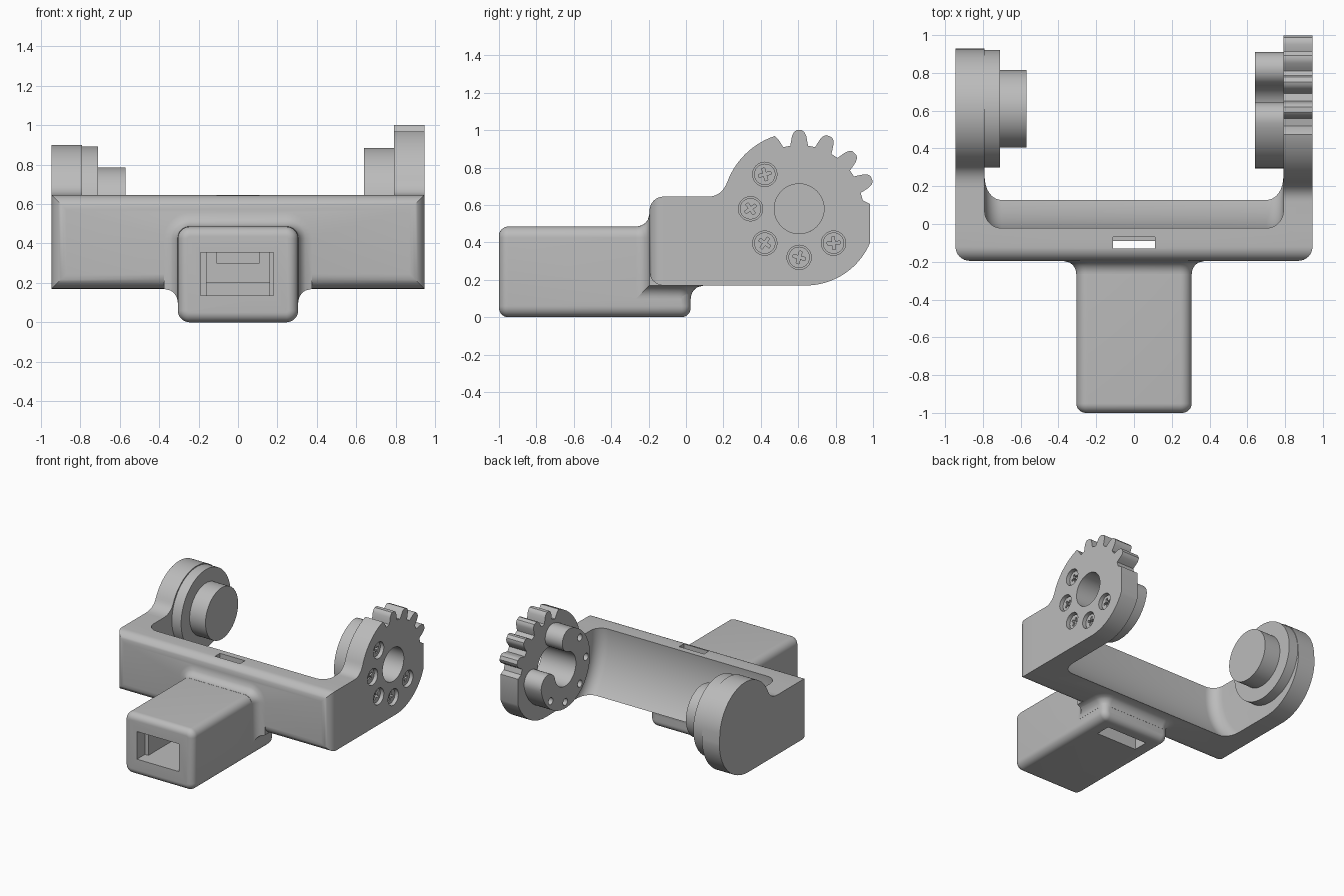
import bpy, bmesh
from math import sin, cos, radians, sqrt, pi
from mathutils import Vector

if "Cube" in bpy.data.objects:
    bpy.data.objects.remove(bpy.data.objects["Cube"], do_unlink=True)

GREY = (0.5, 0.5, 0.5, 1)
mat = bpy.data.materials.new("plain_grey")
mat.use_nodes = True
mat.diffuse_color = GREY
mat.node_tree.nodes["Principled BSDF"].inputs["Base Color"].default_value = GREY

CY, CZ = 0.605, 0.58            # hinge axis
LOW, HIGH, FRONT = 0.17, 0.645, -0.195   # crossbar limits
FILLET = 0.07


def finish(name, bm):
    bmesh.ops.recalc_face_normals(bm, faces=bm.faces)
    me = bpy.data.meshes.new(name)
    bm.to_mesh(me)
    bm.free()
    me.materials.append(mat)
    ob = bpy.data.objects.new(name, me)
    bpy.context.collection.objects.link(ob)
    return ob


def loft(name, rings, clip=None):
    """Skin a list of equal closed rings and cap both ends."""
    bm = bmesh.new()
    vs = [[bm.verts.new(p) for p in ring] for ring in rings]
    n = len(vs[0])
    for a, b in zip(vs, vs[1:]):
        for i in range(n):
            j = (i + 1) % n
            bm.faces.new((a[i], a[j], b[j], b[i]))
    bm.faces.new(vs[0])
    bm.faces.new(vs[-1])
    if clip:
        co, no = clip
        geom = bm.verts[:] + bm.edges[:] + bm.faces[:]
        bmesh.ops.bisect_plane(bm, geom=geom, plane_co=co, plane_no=no, clear_outer=True)
        bmesh.ops.holes_fill(bm, edges=[e for e in bm.edges if e.is_boundary])
    return finish(name, bm)


def arc(cy, cz, r, a0, a1, n=24):
    return [(cy + r * cos(radians(a0 + (a1 - a0) * i / n)),
             cz + r * sin(radians(a0 + (a1 - a0) * i / n))) for i in range(n + 1)]


def curve(a, b, c, n=8):
    return [tuple((1 - t) ** 2 * p + 2 * t * (1 - t) * q + t * t * s for p, q, s in zip(a, b, c))
            for t in [i / n for i in range(n + 1)]]


def prism(name, pts, x0, x1):
    return loft(name, [[(x, y, z) for y, z in pts] for x in (x0, x1)])


def disc(name, y, z, r, x0, x1, n=64):
    return prism(name, arc(y, z, r, 0, 360 - 360 / n, n - 1), x0, x1)


def box(name, lo, hi, bevel=0):
    bm = bmesh.new()
    bmesh.ops.create_cube(bm, size=1)
    for v in bm.verts:
        v.co = [l + (c + 0.5) * (h - l) for c, l, h in zip(v.co, lo, hi)]
    if bevel:   # round the rim of the front face only
        rim = [e for e in bm.edges if all(v.co.y < lo[1] + 0.001 for v in e.verts)]
        bmesh.ops.bevel(bm, geom=rim, offset=bevel, segments=8, profile=0.5, affect='EDGES')
    return finish(name, bm)


def combine(ob, others, op):
    bpy.context.view_layer.objects.active = ob
    for other in others:
        m = ob.modifiers.new("join", 'BOOLEAN')
        m.operation, m.solver, m.object = op, 'EXACT', other
        bpy.ops.object.modifier_apply(modifier=m.name)
        bpy.data.objects.remove(other, do_unlink=True)


def rounded(w, h, r):
    """Rounded rectangle around the origin, w and h are half sizes."""
    pts = []
    for k, (sx, sy) in enumerate([(1, 1), (-1, 1), (-1, -1), (1, -1)]):
        pts += arc(sx * (w - r), sy * (h - r), r, 90 * k, 90 * k + 90, 8)
    return pts


# Handle: rounded bar with softened ends
W, H, R, SOFT = 0.305, 0.2425, 0.06, 0.05


def handle_ring(y, o):
    return [(a, y, b + H) for a, b in rounded(W + o, H + o, R + o)]


ends = [(SOFT * (1 - cos(t * pi / 16)), SOFT * (sin(t * pi / 16) - 1)) for t in range(9)]
rings = [handle_ring(-1 + d, o) for d, o in ends]
rings += [handle_ring(0.025 - d, o) for d, o in reversed(ends)]
handle = loft("handle", rings)

# Flares blending the handle into the crossbar front and underside, mitred together
flare = [(FILLET * (1 - i / 8), 0.001 + FILLET * (1 - sqrt(1 - (1 - (1 - i / 8)) ** 2)))
         for i in range(9)] + [(-0.04, FILLET)]
corner = Vector((0, FRONT, LOW))
front_flare = loft("front_flare", [handle_ring(FRONT - t, o) for t, o in flare],
                   (corner, Vector((0, 1, -1)).normalized()))
under_flare = loft("under_flare", [[(a, b - 0.2875, LOW - t) for a, b in rounded(W + o, 0.3125 + o, R + o)]
                                   for t, o in flare],
                   (corner, Vector((0, -1, 1)).normalized()))

# Geared side plate outline
gear = [(0, LOW)] + arc(0.64, 0.544, 0.374, -90, -22.7, 16) + [(0.985, 0.605), (0.945, 0.625)]
TOOTH = [(0.34, -8), (0.36, -7), (0.39, -5.6), (0.41, -4), (0.42, -2)]
for k in range(1, 5):
    mid = 22.5 * k
    for r, a in TOOTH + [(r, -a) for r, a in reversed(TOOTH)]:
        gear += arc(CY, CZ, r, mid + a, mid + a, 1)[:1]
for r, a in TOOTH[:4]:
    gear += arc(CY, CZ, r, 112.5 + a, 112.5 + a, 1)[:1]
gear += arc(CY, CZ, 0.41, 110, 160)
gear += curve(gear[-1], (0.188, HIGH), (0.12, HIGH))[1:] + [(0, HIGH)]
gear_plate = prism("gear_plate", gear, 0.79, 0.945)

# Plain side plate outline
plain = [(0, LOW)] + arc(0.565, 0.535, 0.365, -90, 0) + arc(CY, CZ, 0.32, 2, 155, 40)
plain += curve(plain[-1], (0.283, HIGH), (0.19, HIGH))[1:] + [(0, HIGH)]
plain_plate = prism("plain_plate", plain, -0.945, -0.79)

# Crossbar, joined with handle and plates
body = box("yoke_body", (-0.945, FRONT, LOW), (0.945, 0.25, HIGH), 0.075)
combine(body, [handle, front_flare, under_flare, gear_plate, plain_plate], 'UNION')

# Hollow swept around the hinge axis, with filleted ends
side = [(0.791 - 0.09 * (1 - cos(i * pi / 16)), 0.54 + 0.09 * sin(i * pi / 16)) for i in range(9)]
sweep = [(-x, r) for x, r in side] + side[::-1]
hollow = loft("hollow", [[(x, y, z) for y, z in arc(CY, CZ, r, 0, 357.5, 143)] for x, r in sweep])

# Socket, cable openings, hinge bore and screw holes
screw_spots = [arc(CY, CZ, 0.26, a, a, 1)[0] for a in (135, 180, 225, 270, 315)]
cuts = [hollow,
        box("socket", (-0.19, -1.1, 0.135), (0.18, -0.9, 0.355)),
        box("inner_socket", (-0.16, -0.95, 0.135), (0.16, -0.09, 0.355)),
        box("under_slot", (-0.18, -0.2, -0.1), (0.18, -0.08, 0.2)),
        box("top_slot", (-0.11, -0.13, 0.3), (0.11, -0.07, 0.8)),
        disc("bore", CY, CZ, 0.133, 0.7, 1.1)]
cuts += [disc("screw_hole", y, z, 0.065, 0.885, 1.1, 32) for y, z in screw_spots]
combine(body, cuts, 'DIFFERENCE')

# Screws with cross recesses
parts = [body]
for i, (y, z) in enumerate(screw_spots):
    screw = disc("screw_%d" % (i + 1), y, z, 0.057, 0.88, 0.92, 32)
    turn = radians(15 + 20 * i)
    cross = []
    for k in range(4):
        c, s = cos(turn + k * pi / 2), sin(turn + k * pi / 2)
        for u, v in [(0.034, -0.008), (0.034, 0.008), (0.008, 0.008)]:
            cross.append((y + u * c - v * s, z + u * s + v * c))
    combine(screw, [prism("cross", cross, 0.895, 1)], 'DIFFERENCE')
    parts.append(screw)

# Open C-shaped bearing with rounded lips
A0, A1, MID, LIP = 103, 347, 0.2215, 0.0885


def lip(a, start):
    y, z = arc(CY, CZ, MID, a, a, 1)[0]
    return arc(y, z, LIP, start, start + 180, 12)[1:-1]


c_shape = arc(CY, CZ, 0.31, A0, A1, 48) + lip(A1, A1)
c_shape += arc(CY, CZ, 0.133, A1, A0, 48) + lip(A0, A0 + 180)
bearing = prism("open_bearing", c_shape, 0.64, 0.795)
combine(bearing, [disc("tip_hole", y, z, 0.028, 0.6, 0.69, 20) for y, z in screw_spots], 'DIFFERENCE')

# Pivot flange and pin
parts += [bearing,
          disc("pivot_flange", CY + 0.005, CZ, 0.312, -0.8, -0.71, 96),
          disc("pivot_pin", CY + 0.005, CZ, 0.205, -0.72, -0.57, 72)]

for ob in bpy.context.view_layer.objects:
    ob.select_set(ob in parts)
bpy.context.view_layer.objects.active = body
bpy.ops.object.shade_smooth_by_angle(angle=radians(30))
